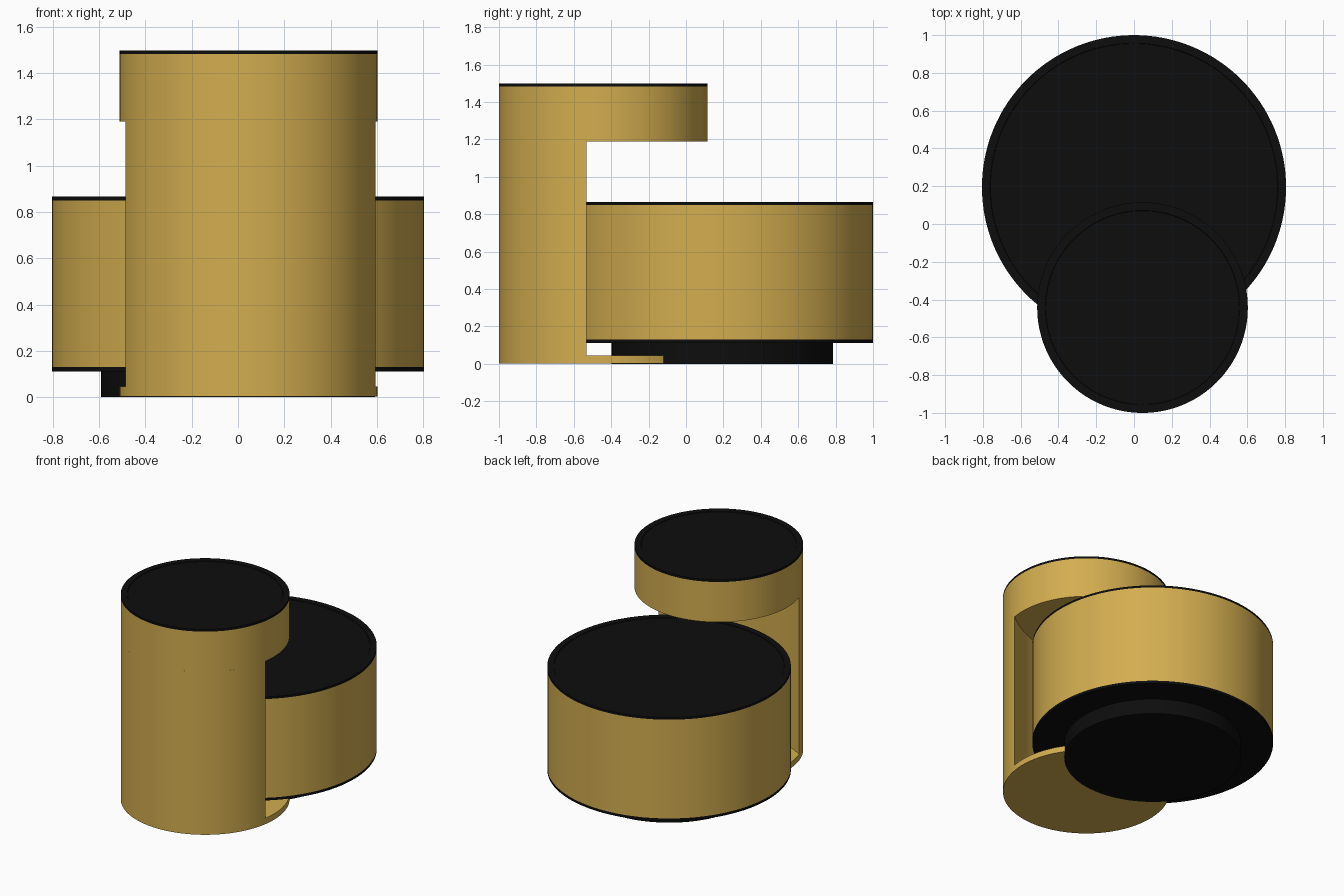
import bpy
import bmesh
import math
from mathutils import Vector

SEGMENTS = 128
DRUM = Vector((0.0, 0.195))
TOWER = Vector((0.045, -0.4425))
DRUM_R, TOWER_R, CLEARANCE_R = 0.805, 0.5575, 0.94

if "Cube" in bpy.data.objects:
    bpy.data.objects.remove(bpy.data.objects["Cube"], do_unlink=True)


def make_material(name, color):
    mat = bpy.data.materials.new(name)
    mat.use_nodes = True
    mat.diffuse_color = color
    shader = mat.node_tree.nodes["Principled BSDF"]
    shader.inputs["Base Color"].default_value = color
    return mat


gold = make_material("brushed_gold", (0.65, 0.42, 0.08, 1))
black = make_material("black", (0.004, 0.004, 0.004, 1))


def arc(center, radius, start, end, steps):
    """Points along an arc, both ends included."""
    return [center + radius * Vector((math.cos(a), math.sin(a)))
            for a in (start + (end - start) * i / steps for i in range(steps + 1))]


def prism(name, outline, bottom, top, mat, lip=0):
    """Extrude an outline upward; a lip sinks the top face slightly inside a rim."""
    bm = bmesh.new()
    base = bm.faces.new([bm.verts.new((p.x, p.y, bottom)) for p in outline])
    extruded = bmesh.ops.extrude_face_region(bm, geom=[base], use_keep_orig=True)
    upper = [v for v in extruded["geom"] if isinstance(v, bmesh.types.BMVert)]
    bmesh.ops.translate(bm, verts=upper, vec=(0, 0, top - bottom))
    bmesh.ops.recalc_face_normals(bm, faces=bm.faces)
    if lip:
        lid = max(bm.faces, key=lambda f: f.calc_center_median().z)
        bmesh.ops.inset_region(bm, faces=[lid], thickness=lip)
        bmesh.ops.inset_region(bm, faces=[lid], thickness=0.002, depth=-0.004)
    mesh = bpy.data.meshes.new(name)
    bm.to_mesh(mesh)
    bm.free()
    mesh.materials.append(mat)
    obj = bpy.data.objects.new(name, mesh)
    bpy.context.collection.objects.link(obj)
    bpy.ops.object.select_all(action="DESELECT")
    obj.select_set(True)
    bpy.context.view_layer.objects.active = obj
    bpy.ops.object.shade_smooth_by_angle(angle=math.radians(30))
    return obj


def disc(name, center, radius, bottom, top, mat, lip=0):
    outline = arc(center, radius, 0, math.tau, SEGMENTS)[:-1]
    return prism(name, outline, bottom, top, mat, lip)


# Large drum on a recessed plinth
disc("plinth", DRUM, 0.592, 0, 0.112, black)
disc("drum_underside", DRUM, DRUM_R, 0.111, 0.13, black)
disc("drum_body", DRUM, DRUM_R, 0.13, 0.85, gold)
disc("drum_top", DRUM, DRUM_R, 0.85, 0.866, black, lip=0.043)

# Taller round table: foot plate, head and top
disc("foot_plate", TOWER, TOWER_R, 0.002, 0.045, gold)
disc("table_head", TOWER, TOWER_R, 1.19, 1.483, gold)
disc("table_top", TOWER, TOWER_R, 1.483, 1.499, black, lip=0.043)

# Crescent upright: round outside, hollowed concentrically with the drum
axis = TOWER - DRUM
gap = axis.length
heading = math.atan2(axis.y, axis.x)
reach = (CLEARANCE_R ** 2 - gap ** 2 - TOWER_R ** 2) / (2 * gap)
outer_half = math.acos(reach / TOWER_R)
inner_half = math.acos((gap + reach) / CLEARANCE_R)
outer = arc(TOWER, TOWER_R, heading - outer_half, heading + outer_half, SEGMENTS // 2)
inner = arc(DRUM, CLEARANCE_R, heading + inner_half, heading - inner_half, SEGMENTS // 2)
prism("crescent_upright", outer + inner[1:-1], 0.045, 1.19, gold)
